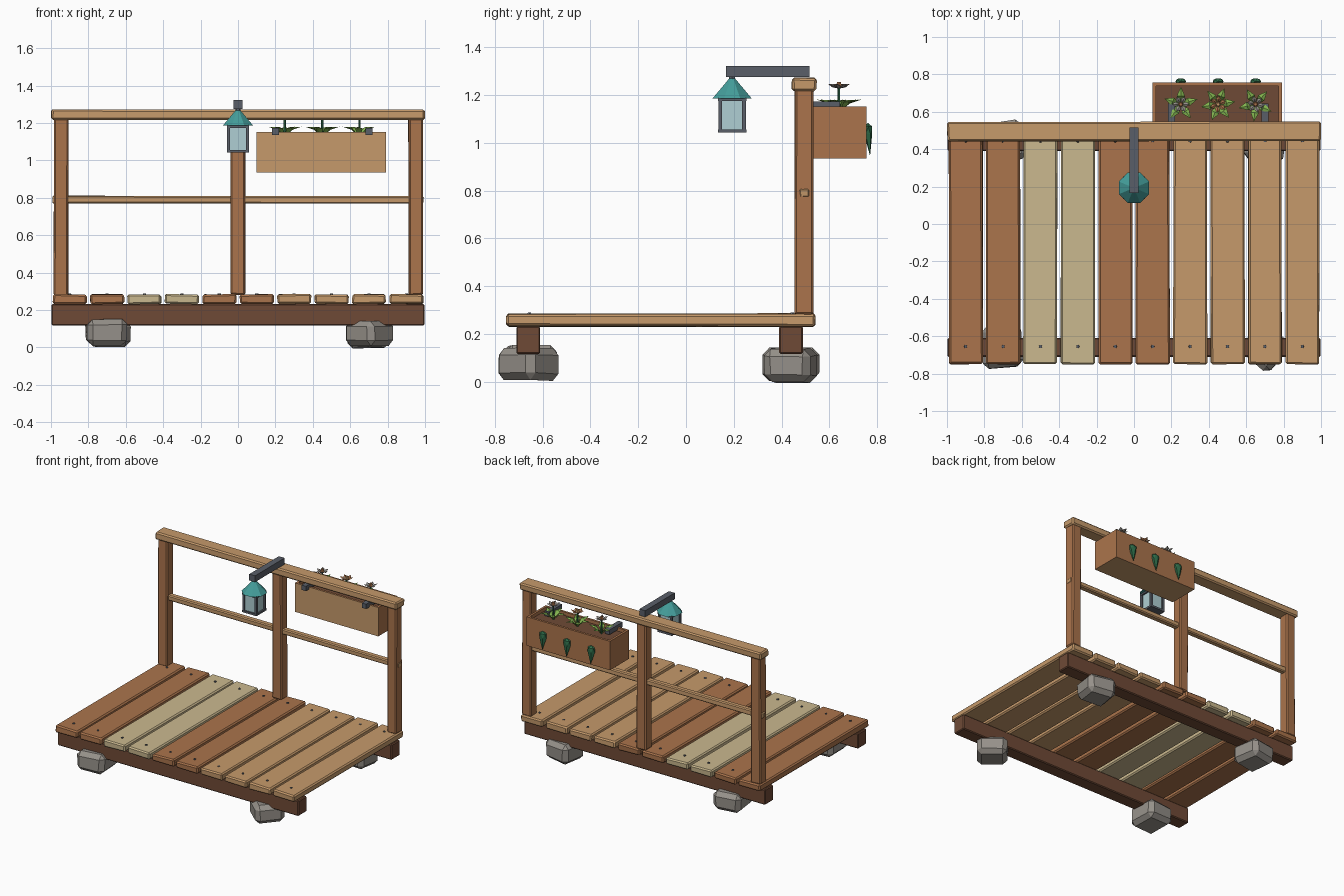
import bpy, bmesh, math, random
from mathutils import Matrix, Vector

if "Cube" in bpy.data.objects:
    bpy.data.objects.remove(bpy.data.objects["Cube"])

random.seed(4)


def mat(name, hexcol):
    rgb = [int(hexcol[i:i + 2], 16) / 255 for i in (0, 2, 4)]
    lin = [c / 12.92 if c <= 0.04045 else ((c + 0.055) / 1.055) ** 2.4 for c in rgb]
    m = bpy.data.materials.new(name)
    m.diffuse_color = (*lin, 1)
    m.use_nodes = True
    m.node_tree.nodes["Principled BSDF"].inputs["Base Color"].default_value = m.diffuse_color
    return m


BROWN = mat("brown wood", "AB744C")
TAN = mat("tan wood", "C69A6B")
PALE = mat("pale wood", "CBB98F")
DARK = mat("dark wood", "6F4A36")
STONE = mat("grey stone", "96918A")
IRON = mat("dark iron", "5A5F69")
TEAL = mat("teal paint", "449E9B")
GLASS = mat("pale glass", "AFCFD4")
LEAF = mat("leaf green", "84B550")
VINE = mat("dark green", "2F6E4A")


def finish(name, bm, *mats):
    bmesh.ops.recalc_face_normals(bm, faces=bm.faces)
    me = bpy.data.meshes.new(name)
    bm.to_mesh(me)
    bm.free()
    for m in mats:
        me.materials.append(m)
    ob = bpy.data.objects.new(name, me)
    bpy.context.collection.objects.link(ob)
    return ob


def box(name, x0, x1, y0, y1, z0, z1, m, bevel=0.0, wob=0.0):
    """Box given by its limits, with chamfered edges and slightly uneven corners."""
    bm = bmesh.new()
    bmesh.ops.create_cube(bm, size=1)
    for v in bm.verts:
        v.co = Vector((x1 if v.co.x > 0 else x0, y1 if v.co.y > 0 else y0,
                       z1 if v.co.z > 0 else z0))
        v.co += Vector([random.uniform(-wob, wob) for _ in range(3)])
    if bevel:
        bmesh.ops.bevel(bm, geom=bm.edges[:], offset=bevel, segments=1,
                        affect='EDGES', profile=0.5)
    return finish(name, bm, m)


def cone(name, x, y, z0, z1, r0, r1, n, m):
    bm = bmesh.new()
    bmesh.ops.create_cone(bm, cap_ends=True, segments=n, radius1=r0, radius2=r1, depth=z1 - z0)
    bmesh.ops.transform(bm, matrix=Matrix.Translation((x, y, (z0 + z1) / 2))
                        @ Matrix.Rotation(math.pi / n, 4, 'Z'), verts=bm.verts)
    return finish(name, bm, m)


def rosette(name, x, y, n, profile, turn, m):
    """Ring of pointed blades; profile = (z base, mid radius, mid z, half width, tip radius, tip z)."""
    zb, rm, zm, w, rt, zt = profile
    bm = bmesh.new()
    for i in range(n):
        rot = Matrix.Translation((x, y, 0)) @ Matrix.Rotation(turn + i * math.tau / n, 4, 'Z')
        base, l, r, tip, ridge, under = [bm.verts.new(rot @ Vector(p)) for p in (
            (0, 0, zb), (rm, w, zm), (rm, -w, zm), (rt, 0, zt),
            (rm, 0, zm + 0.008), (rm, 0, zm - 0.006))]
        for c in (ridge, under):
            for a, b in ((base, l), (l, tip), (tip, r), (r, base)):
                bm.faces.new((a, b, c))
    return finish(name, bm, m)


# foundation stones: x, y, base z, width, depth, turn in degrees
for name, x, y, z, w, d, turn in (("front_left_stone", -0.705, -0.655, 0.01, 0.21, 0.22, 4),
                                  ("front_right_stone", 0.70, -0.66, 0.005, 0.205, 0.205, 48),
                                  ("back_left_stone", -0.69, 0.44, 0.005, 0.21, 0.22, 10),
                                  ("back_right_stone", 0.70, 0.435, 0.0, 0.21, 0.2, -8)):
    s = box(name, -w / 2, w / 2, -d / 2, d / 2, 0, 0.14, STONE, 0.03, 0.006)
    s.data.transform(Matrix.Translation((x, y, z)) @ Matrix.Rotation(math.radians(turn), 4, 'Z'))

# beams under the deck
for name, y in (("front_beam", -0.66), ("back_beam", 0.44)):
    box(name, -0.997, 0.997, y - 0.05, y + 0.05, 0.117, 0.232, DARK, 0.006)

# deck planks and their nails
woods = [BROWN] * 2 + [PALE] * 2 + [BROWN] * 2 + [TAN] * 4
for i, wood in enumerate(woods):
    x = -0.9 + 0.2 * i
    box(f"deck_plank_{i + 1}", x - 0.09, x + 0.09, -0.75, 0.54, 0.232, 0.284, wood, 0.009, 0.003)
    for j, y in enumerate((-0.655, 0.445)):
        cone(f"nail_{i + 1}_{j + 1}", x, y, 0.275, 0.289, 0.011, 0.008, 6, IRON)

# railing
for name, x in (("left_post", -0.947), ("middle_post", 0.0), ("right_post", 0.95)):
    box(name, x - 0.038, x + 0.038, 0.456, 0.532, 0.28, 1.23, BROWN, 0.008, 0.003)
box("top_rail", -0.998, 0.998, 0.442, 0.546, 1.218, 1.27, TAN, 0.009, 0.003)
box("middle_rail", -0.992, 0.992, 0.473, 0.517, 0.77, 0.81, TAN, 0.007, 0.002)

# hanging lantern
ly = 0.193
box("lantern_arm", -0.024, 0.024, 0.167, 0.517, 1.275, 1.322, IRON)
cone("lantern_hanger", 0, ly, 1.24, 1.28, 0.014, 0.014, 6, IRON)
cone("lantern_roof", 0, ly, 1.186, 1.25, 0.088, 0.03, 8, TEAL)
cone("lantern_cap", 0, ly, 1.25, 1.268, 0.03, 0.014, 8, TEAL)
box("lantern_glass", -0.048, 0.048, ly - 0.048, ly + 0.048, 1.05, 1.18, GLASS)
box("lantern_base", -0.06, 0.06, ly - 0.06, ly + 0.06, 1.042, 1.056, IRON)
box("lantern_top_plate", -0.06, 0.06, ly - 0.06, ly + 0.06, 1.174, 1.188, IRON)
for i in range(4):
    cx, cy = (-0.05, 0.05)[i % 2], ly + (-0.05, 0.05)[i // 2]
    box(f"lantern_corner_{i + 1}", cx - 0.008, cx + 0.008, cy - 0.008, cy + 0.008, 1.05, 1.18, IRON)

# planter box: inset and lowered top, tan front and bottom, dark soil
bm = bmesh.new()
bmesh.ops.create_cube(bm, size=1)
bmesh.ops.transform(bm, matrix=Matrix.Translation((0.445, 0.643, 1.043))
                    @ Matrix.Diagonal((0.69, 0.226, 0.216, 1)), verts=bm.verts)
bm.normal_update()
for f in bm.faces:
    f.material_index = 1 if f.normal.y < -0.5 or f.normal.z < -0.5 else 0
top = [f for f in bm.faces if f.normal.z > 0.5]
bmesh.ops.inset_region(bm, faces=top, thickness=0.024)
soil = bmesh.ops.extrude_face_region(bm, geom=top)["geom"]
bmesh.ops.delete(bm, geom=top, context='FACES')
for g in soil:
    if isinstance(g, bmesh.types.BMVert):
        g.co.z -= 0.025
    elif isinstance(g, bmesh.types.BMFace):
        g.material_index = 2
finish("planter_box", bm, BROWN, TAN, DARK)

# planter hooks
for name, x in (("left_hook", 0.2), ("right_hook", 0.7)):
    box(name, x - 0.018, x + 0.018, 0.49, 0.645, 1.136, 1.172, IRON)

# flowers and trailing leaves
for i, x in enumerate((0.25, 0.45, 0.65)):
    y = 0.64
    rosette(f"leaves_{i + 1}", x, y, 6 if i == 1 else 5,
            (1.125, 0.045, 1.17, 0.022, 0.093, 1.18), 0.3 + i * 0.9, LEAF)
    cone(f"stem_{i + 1}", x, y, 1.12, 1.235, 0.007, 0.006, 5, VINE)
    rosette(f"petals_{i + 1}", x, y, 6, (1.226, 0.028, 1.238, 0.014, 0.046, 1.246),
            i * 0.4, BROWN if i == 1 else STONE)
    cone(f"flower_centre_{i + 1}", x, y, 1.232, 1.254, 0.015, 0.009, 6, TAN if i == 1 else BROWN)
    bm = bmesh.new()
    bmesh.ops.create_icosphere(bm, subdivisions=1, radius=1)
    for v in bm.verts:
        k = v.co.z
        v.co = Vector((x + v.co.x * 0.032, 0.762 + v.co.y * 0.02 + (0.008 if k < -0.9 else 0),
                       1.055 + k * (0.028 if k > 0 else 0.11)))
        if -0.9 < k < 0:
            v.co.z += 0.03
    finish(f"trailing_leaf_{i + 1}", bm, VINE)
